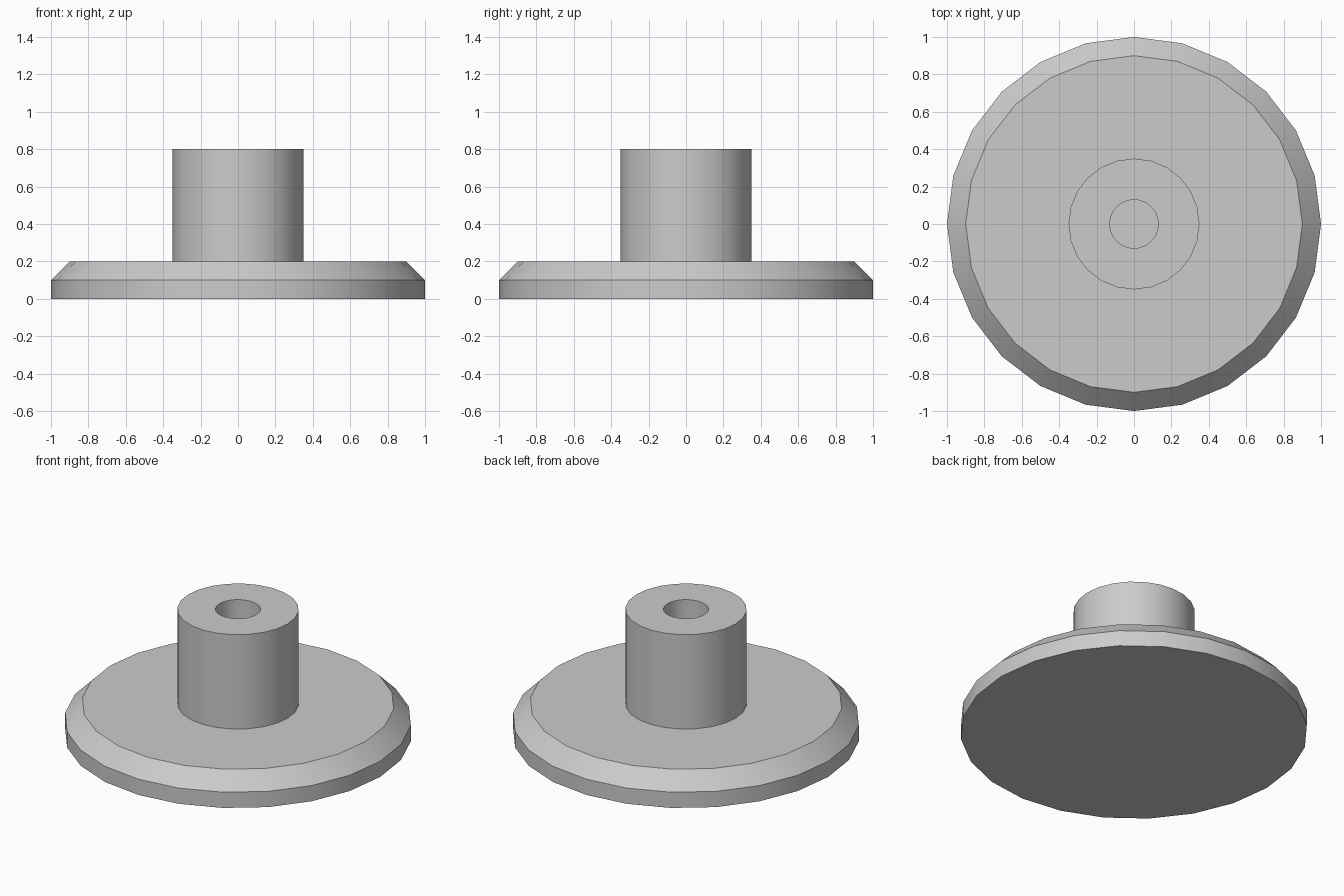
import bpy
import bmesh
from math import cos, sin, pi, radians

SIDES = 24

cube = bpy.data.objects.get("Cube")
if cube:
    bpy.data.objects.remove(cube, do_unlink=True)

grey = bpy.data.materials.new("light_grey")
grey.use_nodes = True
grey.diffuse_color = (0.6, 0.6, 0.6, 1)
grey.node_tree.nodes["Principled BSDF"].inputs["Base Color"].default_value = (0.6, 0.6, 0.6, 1)


def lathe(name, profile):
    """Revolve (radius, height) points around z and cap both ends."""
    bm = bmesh.new()
    rings = []
    for r, z in profile:
        angles = [2 * pi * i / SIDES for i in range(SIDES)]
        rings.append([bm.verts.new((r * cos(a), r * sin(a), z)) for a in angles])
    for low, high in zip(rings, rings[1:]):
        for i in range(SIDES):
            j = (i + 1) % SIDES
            bm.faces.new((low[i], low[j], high[j], high[i]))
    bm.faces.new(rings[0][::-1])
    bm.faces.new(rings[-1])
    mesh = bpy.data.meshes.new(name)
    bm.to_mesh(mesh)
    bm.free()
    mesh.materials.append(grey)
    obj = bpy.data.objects.new(name, mesh)
    bpy.context.collection.objects.link(obj)
    bpy.ops.object.select_all(action="DESELECT")
    obj.select_set(True)
    bpy.context.view_layer.objects.active = obj
    bpy.ops.object.shade_smooth_by_angle(angle=radians(30))
    return obj


# Chamfered round base
lathe("base_disc", [(1, 0), (1, 0.1), (0.9, 0.2)])

# Hub with a blind bore that stops at the top of the base
lathe("hub", [(0.35, 0.19), (0.35, 0.8), (0.13, 0.8), (0.13, 0.2)])
